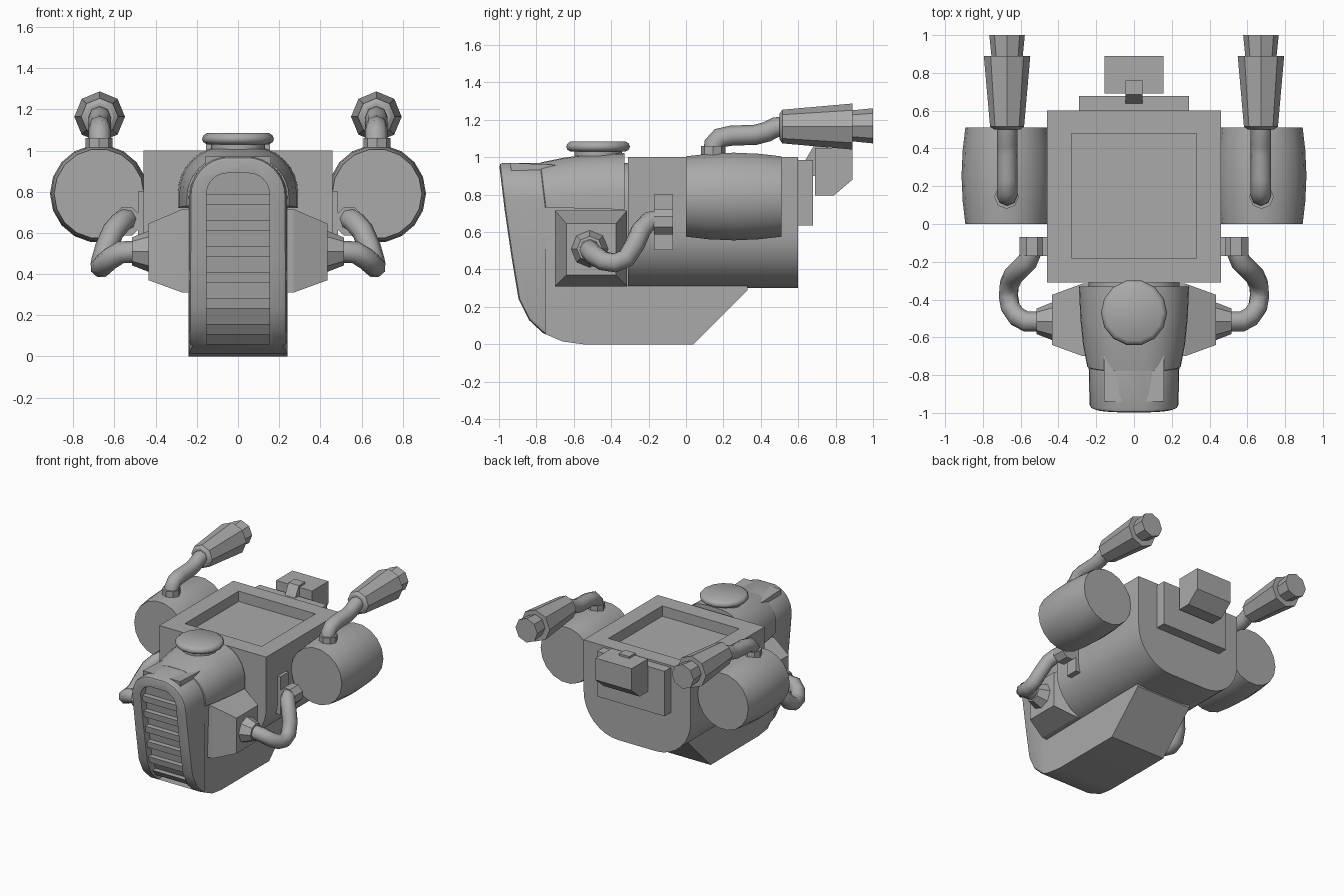
import bpy, bmesh, math
from mathutils import Vector

if "Cube" in bpy.data.objects:
    bpy.data.objects.remove(bpy.data.objects["Cube"])

grey = bpy.data.materials.new("grey metal")
grey.diffuse_color = (0.4, 0.4, 0.4, 1)
grey.use_nodes = True
grey.node_tree.nodes["Principled BSDF"].inputs["Base Color"].default_value = grey.diffuse_color


def finish(ob, mirror=False, smooth=0):
    ob.data.materials.clear()
    ob.data.materials.append(grey)
    bpy.ops.object.select_all(action='DESELECT')
    ob.select_set(True)
    bpy.context.view_layer.objects.active = ob
    if smooth:
        bpy.ops.object.shade_smooth_by_angle(angle=math.radians(smooth))
    if mirror:
        ob.modifiers.new("mirror", 'MIRROR')
    return ob


def loft(name, rings, mirror=False, smooth=0):
    """Skin equal-length rings of points and cap both ends."""
    bm = bmesh.new()
    vs = [[bm.verts.new(p) for p in r] for r in rings]
    n = len(vs[0])
    for a, b in zip(vs, vs[1:]):
        for i in range(n):
            j = (i + 1) % n
            bm.faces.new((a[i], a[j], b[j], b[i]))
    bm.faces.new(vs[0])
    bm.faces.new(vs[-1])
    bmesh.ops.recalc_face_normals(bm, faces=bm.faces)
    me = bpy.data.meshes.new(name)
    bm.to_mesh(me)
    bm.free()
    ob = bpy.data.objects.new(name, me)
    bpy.context.collection.objects.link(ob)
    return finish(ob, mirror, smooth)


def box(name, x0, x1, y0, y1, z0, z1, mirror=False):
    return loft(name, [[(x0, y0, z), (x1, y0, z), (x1, y1, z), (x0, y1, z)]
                       for z in (z0, z1)], mirror)


def side_prism(name, profile, x0, x1):
    return loft(name, [[(x, y, z) for y, z in profile] for x in (x0, x1)])


def turned(name, centre, axis, steps, sides, mirror=False, smooth=35, phase=0.0):
    """Turned solid: steps are (position along axis, radius)."""
    rings = []
    for t, r in steps:
        ring = []
        for i in range(sides):
            a = 2 * math.pi * (i + phase) / sides
            p = [r * math.cos(a), r * math.sin(a)]
            p.insert(axis, t)
            ring.append(Vector(p) + Vector(centre))
        rings.append(ring)
    return loft(name, rings, mirror, smooth)


def arch(y, w, top, bottom, r, lean=0.0, n=8):
    """Arch outline in the xz plane; the foot can lean back along y."""
    pts = [(-w, bottom), (w, bottom)]
    for s in (1, -1):
        for i in range(n + 1):
            a = math.pi / 2 * (i / n if s > 0 else 1 - i / n)
            pts.append((s * (w - r + r * math.cos(a)), top - r + r * math.sin(a)))
    return [(x, y + lean * (top - z) / (top - bottom), z) for x, z in pts]


def boolean(ob, cutter, op):
    m = ob.modifiers.new("cut", 'BOOLEAN')
    m.operation, m.object, m.solver = op, cutter, 'EXACT'
    bpy.context.view_layer.objects.active = ob
    bpy.ops.object.modifier_apply(modifier="cut")
    bpy.data.objects.remove(cutter)


def pipe(name, pts, r):
    cu = bpy.data.curves.new(name, 'CURVE')
    cu.dimensions, cu.bevel_depth, cu.bevel_resolution = '3D', r, 2
    cu.use_fill_caps = True
    sp = cu.splines.new('POLY')
    sp.points.add(len(pts) - 1)
    for p, c in zip(sp.points, pts):
        p.co = (*c, 1)
    ob = bpy.data.objects.new(name, cu)
    bpy.context.collection.objects.link(ob)
    bpy.ops.object.select_all(action='DESELECT')
    ob.select_set(True)
    bpy.context.view_layer.objects.active = ob
    bpy.ops.object.convert(target='MESH')
    finish(bpy.context.view_layer.objects.active, True, 50)


# Main hull: flat top, rounded lower corners, shallow tray in the top
half = [(0.46, 1.0)] + [(0.16 + 0.3 * math.cos(a), 0.6 - 0.3 * math.sin(a))
                        for a in (math.pi / 16 * i for i in range(9))]
outline = half + [(-x, z) for x, z in reversed(half)]
hull = loft("hull", [[(x, y, z) for x, z in outline] for y in (-0.31, 0.6)], smooth=30)
boolean(hull, box("tray_cutter", -0.33, 0.33, -0.18, 0.48, 0.92, 1.1), 'DIFFERENCE')

# Nose and belly: side profile trimmed by an arch, softened front rim
front = [(-1.0, 0.97), (-0.97, 0.72), (-0.935, 0.48), (-0.895, 0.24), (-0.84, 0.13),
         (-0.765, 0.06), (-0.66, 0.015), (-0.55, 0.0)]
profile = front + [(0.04, 0.0), (0.33, 0.29), (0.33, 0.4), (-0.25, 0.4), (-0.25, 0.97)]
nose = side_prism("nose", profile, -0.4, 0.4)
boolean(nose, loft("arch_cutter", [arch(-1.2, 0.23, 0.972, -0.2, 0.19),
                                   arch(-0.75, 0.24, 0.972, -0.2, 0.2),
                                   arch(0.6, 0.24, 0.972, -0.2, 0.2)]), 'INTERSECT')
bm = bmesh.new()
bm.from_mesh(nose.data)
rim = [e for e in bm.edges if len(e.link_faces) == 2 and e.calc_face_angle() > 0.9
       and all(v.co.y < -0.72 for v in e.verts)]
bmesh.ops.bevel(bm, geom=rim, offset=0.022, segments=2, profile=0.5, affect='EDGES')
bm.to_mesh(nose.data)
bm.free()

# Grille slot, its back panel and the slats
slot = [arch(y, 0.152, 0.89, 0.06, 0.1) for y in (-1.2, -0.6)]
boolean(nose, loft("slot_cutter", slot), 'DIFFERENCE')
finish(nose, smooth=30)
back = [(y + 0.06, z) for y, z in front]
side_prism("grille_back", back + [(-0.5, 0.0), (-0.5, 0.95)], -0.16, 0.16)


def front_y(z):
    for (y0, z0), (y1, z1) in zip(front, front[1:]):
        if z1 <= z <= z0:
            return y0 + (y1 - y0) * (z0 - z) / (z0 - z1)


for i in range(6):
    z = 0.762 - 0.126 * i
    y0, y1 = front_y(z + 0.025) + 0.02, front_y(z - 0.025) + 0.02
    side_prism("grille_slat", [(y0, z + 0.025), (y1, z - 0.025),
                               (y1 + 0.09, z - 0.025), (y1 + 0.09, z + 0.025)], -0.155, 0.155)

# Hood over the nose, with a round cap
loft("hood", [arch(-0.787, 0.232, 0.958, 0.735, 0.19, 0.03),
              arch(-0.778, 0.248, 0.972, 0.73, 0.2, 0.03),
              arch(-0.65, 0.27, 0.998, 0.728, 0.215, 0.015),
              arch(-0.5, 0.284, 1.018, 0.725, 0.225),
              arch(-0.33, 0.292, 1.022, 0.72, 0.23)], smooth=35)
turned("cap_neck", (0, -0.47, 0), 2, [(0.98, 0.13), (1.04, 0.13)], 14)
turned("cap", (0, -0.47, 0), 2, [(1.03, 0.15), (1.04, 0.168), (1.056, 0.175),
                                (1.073, 0.168), (1.085, 0.15)], 14, smooth=50)

# Tapered side housings with nozzles
loft("side_housing", [[(x, y0, z0), (x, y1, z0), (x, y1, z1), (x, y0, z1)]
                      for x, y0, y1, z0, z1 in ((0.2, -0.7, -0.315, 0.31, 0.715),
                                                (0.27, -0.7, -0.315, 0.31, 0.715),
                                                (0.435, -0.64, -0.375, 0.37, 0.645))], True)
turned("nozzle", (0, -0.515, 0.51), 0, [(0.42, 0.105), (0.515, 0.068)], 8, True)

# Curved hoses to the hull brackets
pipe("hose", [(0.48, -0.515, 0.51), (0.57, -0.517, 0.505), (0.62, -0.49, 0.475),
              (0.655, -0.44, 0.445), (0.665, -0.38, 0.435), (0.66, -0.32, 0.46),
              (0.64, -0.275, 0.53), (0.605, -0.24, 0.61), (0.565, -0.2, 0.655),
              (0.545, -0.15, 0.665)], 0.054)
box("bracket_plate", 0.44, 0.485, -0.17, -0.07, 0.505, 0.8, True)
turned("hose_collar", (0.54, 0, 0.655), 1, [(-0.17, 0.073), (-0.07, 0.073)], 8, True, phase=0.5)

# Bulging side barrels
turned("barrel", (0.675, 0, 0.79), 1, [(0.0, 0.218), (0.12, 0.232), (0.255, 0.238),
                                      (0.39, 0.232), (0.51, 0.218)], 18, True, 40)

# Exhausts: collar, bent pipe, octagonal muffler and tip
turned("exhaust_collar", (0.675, 0.145, 0), 2, [(0.98, 0.065), (1.06, 0.065)], 8, True)
pipe("exhaust_pipe", [(0.672, 0.145, 1.02), (0.672, 0.15, 1.07), (0.672, 0.18, 1.103),
                      (0.672, 0.24, 1.115), (0.672, 0.37, 1.12), (0.672, 0.43, 1.135),
                      (0.672, 0.48, 1.16), (0.672, 0.56, 1.168)], 0.054)
turned("muffler", (0.672, 0, 1.164), 1, [(0.5, 0.068), (0.515, 0.09), (0.89, 0.123)], 8, True, 30)
turned("exhaust_tip", (0.672, 0, 1.168), 1, [(0.88, 0.082), (1.0, 0.094)], 8, True, 30)

# Rear plate with a chamfered box and latch
box("rear_plate", -0.29, 0.29, 0.595, 0.678, 0.635, 0.985)
side_prism("rear_box", [(0.69, 0.795), (0.79, 0.795), (0.89, 0.88), (0.89, 1.05),
                        (0.69, 1.05)], -0.155, 0.155)
side_prism("latch", [(0.63, 0.97), (0.685, 1.065), (0.76, 1.065), (0.76, 0.9),
                     (0.65, 0.9)], -0.045, 0.045)
